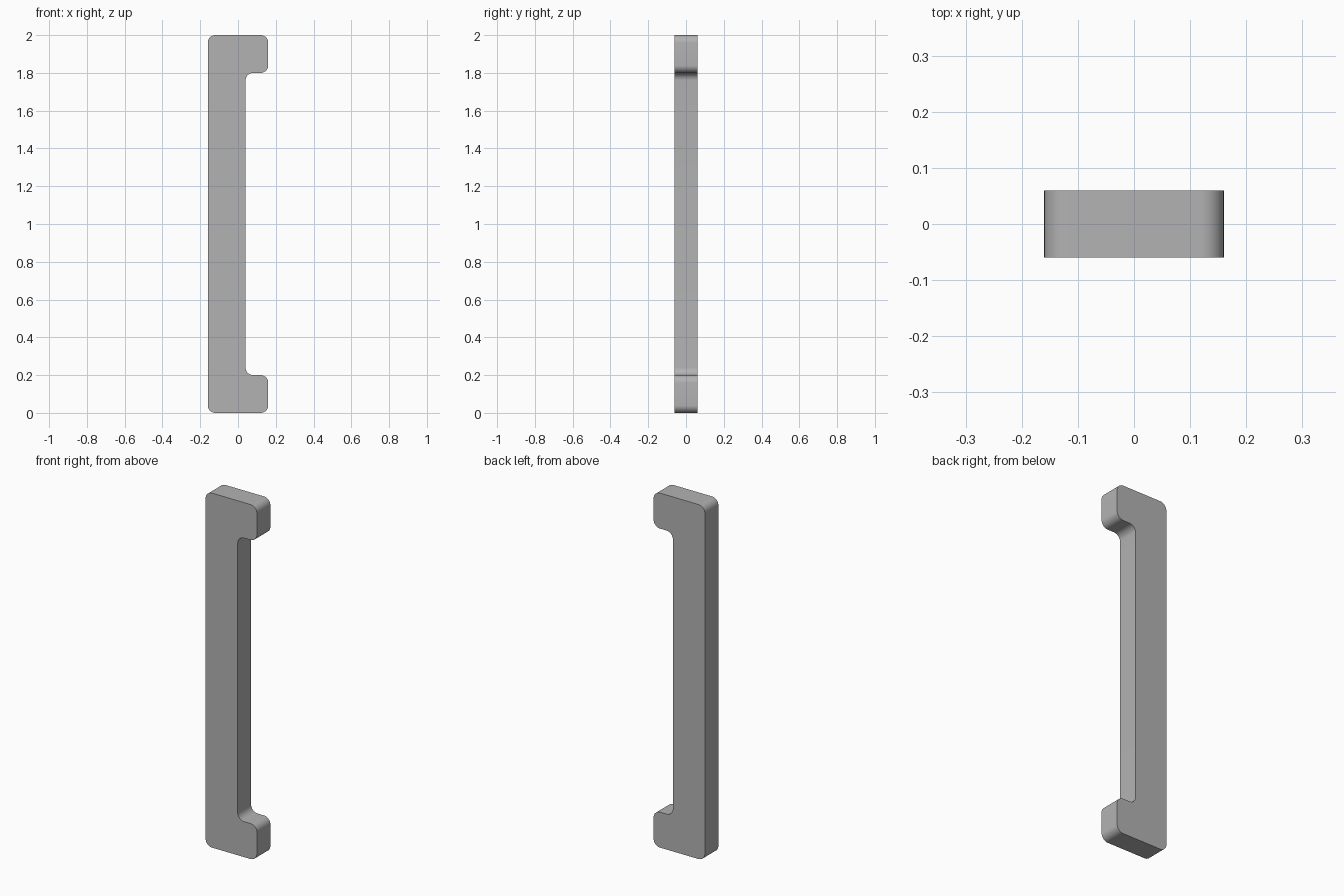
import bpy, bmesh, math
from mathutils import Vector

if "Cube" in bpy.data.objects:
    bpy.data.objects.remove(bpy.data.objects["Cube"], do_unlink=True)

HALF_DEPTH = 0.06
CORNER_RADIUS = 0.04

# Plain grey finish
grey = bpy.data.materials.new("plain_grey")
grey.use_nodes = True
colour = (0.45, 0.45, 0.45, 1)
grey.diffuse_color = colour
grey.node_tree.nodes["Principled BSDF"].inputs["Base Color"].default_value = colour

# Bracket outline: long grip with a foot at each end
outline = [(-0.16, 0), (0.16, 0), (0.16, 0.2), (0.04, 0.2),
           (0.04, 1.8), (0.16, 1.8), (0.16, 2), (-0.16, 2)]

bm = bmesh.new()
face = bm.faces.new([bm.verts.new((x, -HALF_DEPTH, z)) for x, z in outline])
extruded = bmesh.ops.extrude_face_region(bm, geom=[face], use_keep_orig=True)
moved = [v for v in extruded["geom"] if isinstance(v, bmesh.types.BMVert)]
bmesh.ops.translate(bm, verts=moved, vec=Vector((0, 2 * HALF_DEPTH, 0)))
bmesh.ops.recalc_face_normals(bm, faces=bm.faces)

# Round every corner that runs through the depth
corners = [e for e in bm.edges if abs(e.verts[0].co.y - e.verts[1].co.y) > HALF_DEPTH]
bmesh.ops.bevel(bm, geom=corners, offset=CORNER_RADIUS, offset_type='OFFSET',
                segments=10, profile=0.5, affect='EDGES')
bmesh.ops.recalc_face_normals(bm, faces=bm.faces)

mesh = bpy.data.meshes.new("pull_handle")
bm.to_mesh(mesh)
bm.free()
mesh.materials.append(grey)
handle = bpy.data.objects.new("pull_handle", mesh)
bpy.context.collection.objects.link(handle)

# Smooth corners, crisp front and back rims
bpy.ops.object.select_all(action='DESELECT')
handle.select_set(True)
bpy.context.view_layer.objects.active = handle
bpy.ops.object.shade_smooth_by_angle(angle=math.radians(30))
